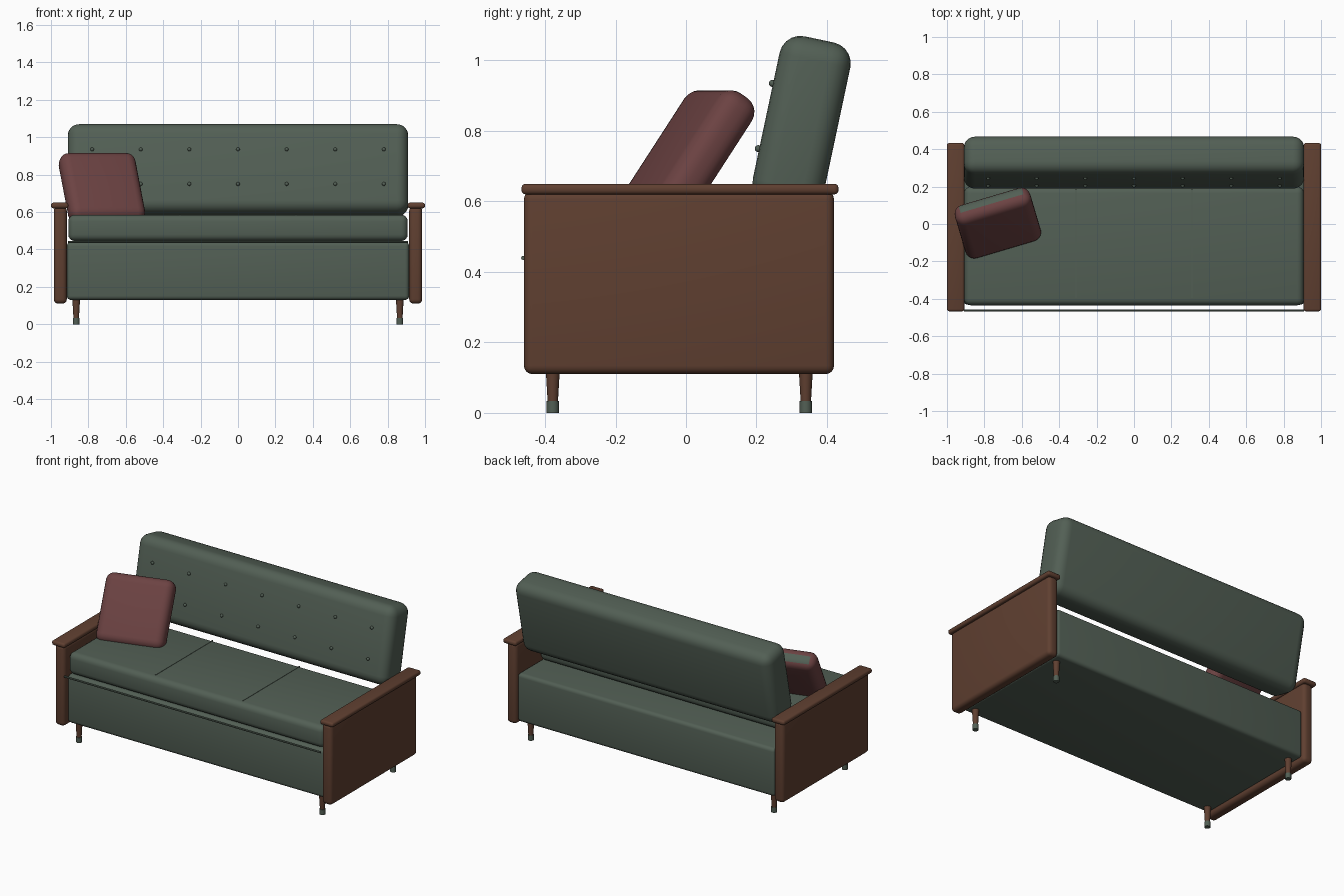
import bpy, bmesh, math
from mathutils import Matrix

if "Cube" in bpy.data.objects:
    bpy.data.objects.remove(bpy.data.objects["Cube"])


def material(name, rgb):
    m = bpy.data.materials.new(name)
    m.diffuse_color = (*rgb, 1)
    m.use_nodes = True
    m.node_tree.nodes["Principled BSDF"].inputs["Base Color"].default_value = m.diffuse_color
    return m


GREEN = material("green fabric", (0.085, 0.115, 0.09))
BROWN = material("brown wood", (0.115, 0.05, 0.03))
RED = material("red fabric", (0.15, 0.055, 0.055))


def finish(bm, name, mats, matrix=None):
    mesh = bpy.data.meshes.new(name)
    bm.to_mesh(mesh)
    bm.free()
    for m in mats:
        mesh.materials.append(m)
    ob = bpy.data.objects.new(name, mesh)
    bpy.context.collection.objects.link(ob)
    if matrix:
        ob.matrix_world = matrix
    bpy.ops.object.select_all(action='DESELECT')
    ob.select_set(True)
    bpy.context.view_layer.objects.active = ob
    bpy.ops.object.shade_smooth_by_angle(angle=math.radians(35))
    return ob


def box(name, size, center, mat, radius=0.0, seg=4, rot=None, accent=None):
    """Rounded box; accent = (material, rule on local face normal)."""
    bm = bmesh.new()
    bmesh.ops.create_cube(bm, size=1)
    bmesh.ops.scale(bm, vec=size, verts=bm.verts)
    if radius:
        bmesh.ops.bevel(bm, geom=bm.edges[:], offset=radius, segments=seg,
                        profile=0.5, affect='EDGES')
    mats = [mat]
    if accent:
        mats.append(accent[0])
        bm.normal_update()
        for f in bm.faces:
            f.material_index = int(accent[1](f.normal))
    mx = Matrix.Translation(center)
    if rot:
        mx = mx @ rot
    return finish(bm, name, mats, mx)


def lathe(name, r_low, r_high, z0, z1, x, y, mat):
    bm = bmesh.new()
    bmesh.ops.create_cone(bm, cap_ends=True, segments=20, radius1=r_low,
                          radius2=r_high, depth=z1 - z0)
    return finish(bm, name, [mat], Matrix.Translation((x, y, (z0 + z1) / 2)))


# Upholstered base and seat
box("base", (1.83, 0.84, 0.31), (0, -0.01, 0.285), GREEN, 0.022)
box("seat", (1.815, 0.635, 0.14), (0, -0.1175, 0.515), GREEN, 0.035)
for x in (-0.31, 0.31):
    box("seat_seam", (0.006, 0.58, 0.006), (x, -0.105, 0.584), GREEN)

# Piping along the front
bm = bmesh.new()
bmesh.ops.create_cone(bm, cap_ends=True, segments=10, radius1=0.006, radius2=0.006, depth=1.82)
finish(bm, "front_piping", [GREEN],
       Matrix.Translation((0, -0.462, 0.44)) @ Matrix.Rotation(math.pi / 2, 4, 'Y'))

# Reclined backrest with two rows of buttons
box("backrest", (1.82, 0.205, 0.485), (0, 0.328, 0.8225), GREEN, 0.06, 5,
    Matrix.Rotation(math.radians(-12), 4, 'X'))
for z, y in ((0.935, 0.245), (0.75, 0.205)):
    for i in range(-3, 4):
        bm = bmesh.new()
        bmesh.ops.create_uvsphere(bm, u_segments=12, v_segments=8, radius=0.01)
        finish(bm, "button", [GREEN], Matrix.Translation((i * 0.26, y, z)))

# Arms, caps and legs on both sides
for s in (-1, 1):
    box("arm_panel", (0.07, 0.88, 0.52), (s * 0.95, -0.02, 0.37), BROWN, 0.024)
    box("arm_cap", (0.093, 0.9, 0.03), (s * 0.9535, -0.017, 0.635), BROWN, 0.012, 3)
    for y in (-0.378, 0.34):
        lathe("leg", 0.0145, 0.021, 0.03, 0.14, s * 0.865, y, BROWN)
        lathe("leg_tip", 0.0175, 0.0175, 0.0, 0.034, s * 0.865, y, GREEN)

# Throw pillow leaning in the corner, green along its top edge
box("pillow", (0.42, 0.12, 0.42), (-0.728, 0.005, 0.727), RED, 0.05, 5,
    Matrix.Rotation(math.radians(16.5), 4, 'Z') @ Matrix.Rotation(math.radians(-34), 4, 'X'),
    (GREEN, lambda n: n.z > 0.75 and n.y > -0.1 and abs(n.x) < 0.3))
